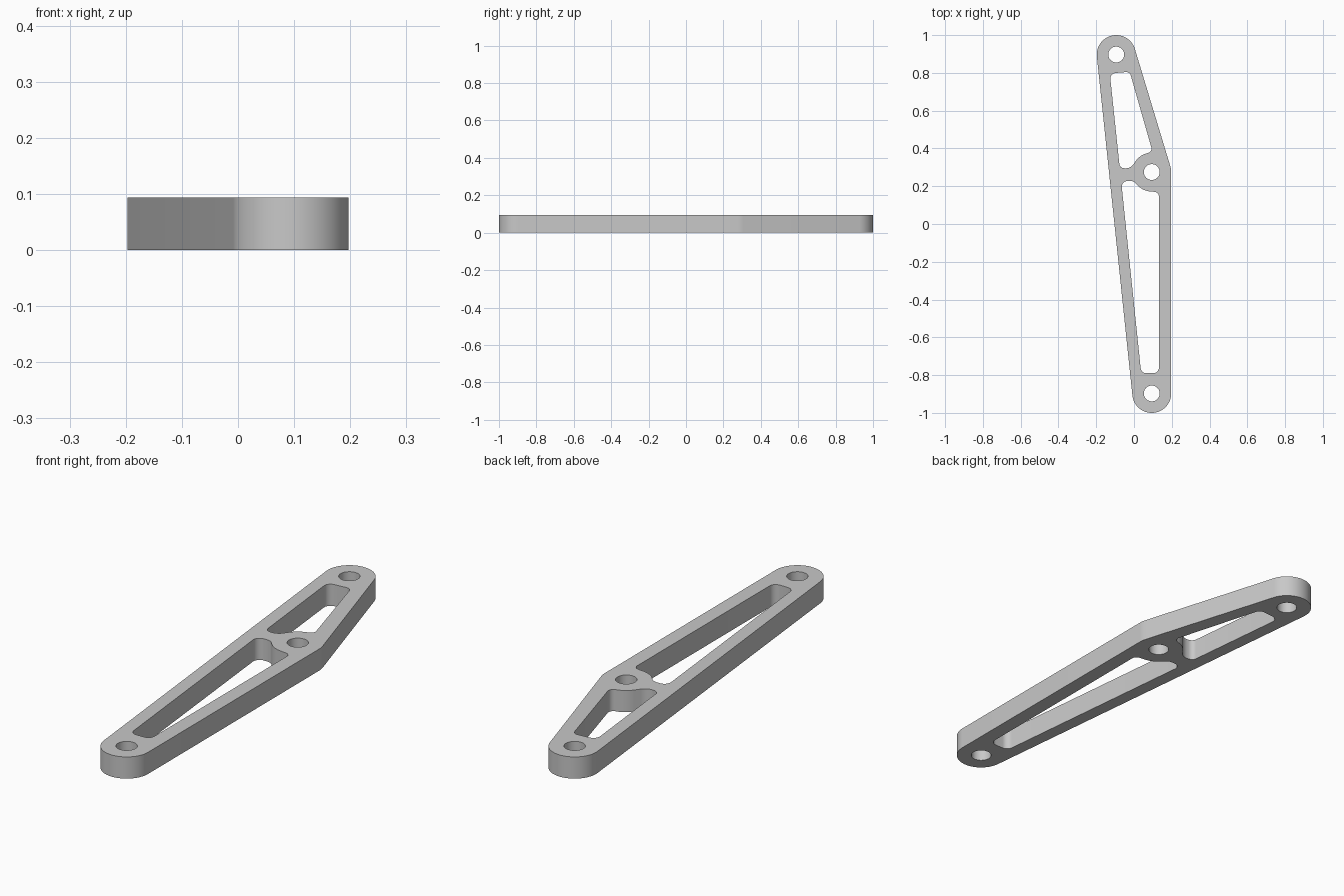
import bpy, bmesh, math
from mathutils import Vector

cube = bpy.data.objects.get("Cube")
if cube:
    bpy.data.objects.remove(cube, do_unlink=True)

THICK = 0.094
BOSS_R = 0.103
HOLE_R = 0.042
# Pivot centres, counter-clockwise: rear, front, middle
BOSSES = [Vector((-0.094, 0.897)), Vector((0.094, -0.897)), Vector((0.094, 0.275))]


def arc(c, r, start, sweep, steps):
    return [c + r * Vector((math.cos(start + sweep * j / steps), math.sin(start + sweep * j / steps)))
            for j in range(steps + 1)]


def rounded_hull(centres, r):
    """Belt outline wrapped round equal circles (counter-clockwise)."""
    pts = []
    n = len(centres)
    for i, c in enumerate(centres):
        d_in = c - centres[i - 1]
        d_out = centres[(i + 1) % n] - c
        a0 = math.atan2(-d_in.x, d_in.y)
        sweep = (math.atan2(-d_out.x, d_out.y) - a0) % (2 * math.pi)
        pts += arc(c, r, a0, sweep, max(4, int(sweep * 10)))
    return pts


def fillet(corners):
    """Polygon from (x, y, radius) corners with true arc fillets."""
    pts = []
    n = len(corners)
    for i, (x, y, r) in enumerate(corners):
        p = Vector((x, y))
        u = (Vector(corners[i - 1][:2]) - p).normalized()
        v = (Vector(corners[(i + 1) % n][:2]) - p).normalized()
        half = u.angle(v) / 2
        centre = p + (u + v).normalized() * (r / math.sin(half))
        t = r / math.tan(half)
        s, e = p + u * t - centre, p + v * t - centre
        a0 = math.atan2(s.y, s.x)
        sweep = (math.atan2(e.y, e.x) - a0 + math.pi) % (2 * math.pi) - math.pi
        pts += arc(centre, r, a0, sweep, 9)
    return pts


# Lightening pockets, curving round the middle boss
rear_pocket = fillet([(-0.0755, 0.297, 0.026), (-0.02, 0.293, 0.05), (0.033, 0.366, BOSS_R),
                      (0.0985, 0.382, 0.024), (-0.0225, 0.806, 0.025), (-0.128, 0.797, 0.03)])
front_pocket = fillet([(0.038, -0.79, 0.03), (0.132, -0.79, 0.03), (0.132, 0.168, 0.025),
                       (0.045, 0.176, BOSS_R), (-0.002, 0.228, 0.04), (-0.068, 0.227, 0.03)])

loops = [rounded_hull(BOSSES, BOSS_R), rear_pocket, front_pocket]
loops += [arc(c, HOLE_R, 0, 2 * math.pi, 40)[:-1] for c in BOSSES]

# Filled and extruded plate profile
curve = bpy.data.curves.new("plate_profile", "CURVE")
curve.dimensions = "2D"
curve.fill_mode = "BOTH"
curve.extrude = THICK / 2
for loop in loops:
    spline = curve.splines.new("POLY")
    spline.points.add(len(loop) - 1)
    for pt, co in zip(spline.points, loop):
        pt.co = (co.x, co.y, 0, 1)
    spline.use_cyclic_u = True
profile = bpy.data.objects.new("plate_profile", curve)
bpy.context.collection.objects.link(profile)
bpy.context.view_layer.update()
mesh = bpy.data.meshes.new_from_object(
    profile.evaluated_get(bpy.context.evaluated_depsgraph_get()))
bpy.data.objects.remove(profile, do_unlink=True)

# Weld caps to walls and rest on the ground
bm = bmesh.new()
bm.from_mesh(mesh)
bmesh.ops.remove_doubles(bm, verts=bm.verts, dist=0.0001)
bmesh.ops.recalc_face_normals(bm, faces=bm.faces)
bmesh.ops.translate(bm, verts=bm.verts, vec=(0, 0, THICK / 2))
bm.to_mesh(mesh)
bm.free()

grey = bpy.data.materials.new("grey_metal")
grey.use_nodes = True
colour = (0.58, 0.58, 0.58, 1)
grey.diffuse_color = colour
grey.node_tree.nodes["Principled BSDF"].inputs["Base Color"].default_value = colour
mesh.materials.clear()
mesh.materials.append(grey)

arm = bpy.data.objects.new("link_arm", mesh)
bpy.context.collection.objects.link(arm)
bpy.ops.object.select_all(action="DESELECT")
arm.select_set(True)
bpy.context.view_layer.objects.active = arm
bpy.ops.object.shade_smooth_by_angle(angle=math.radians(30))
